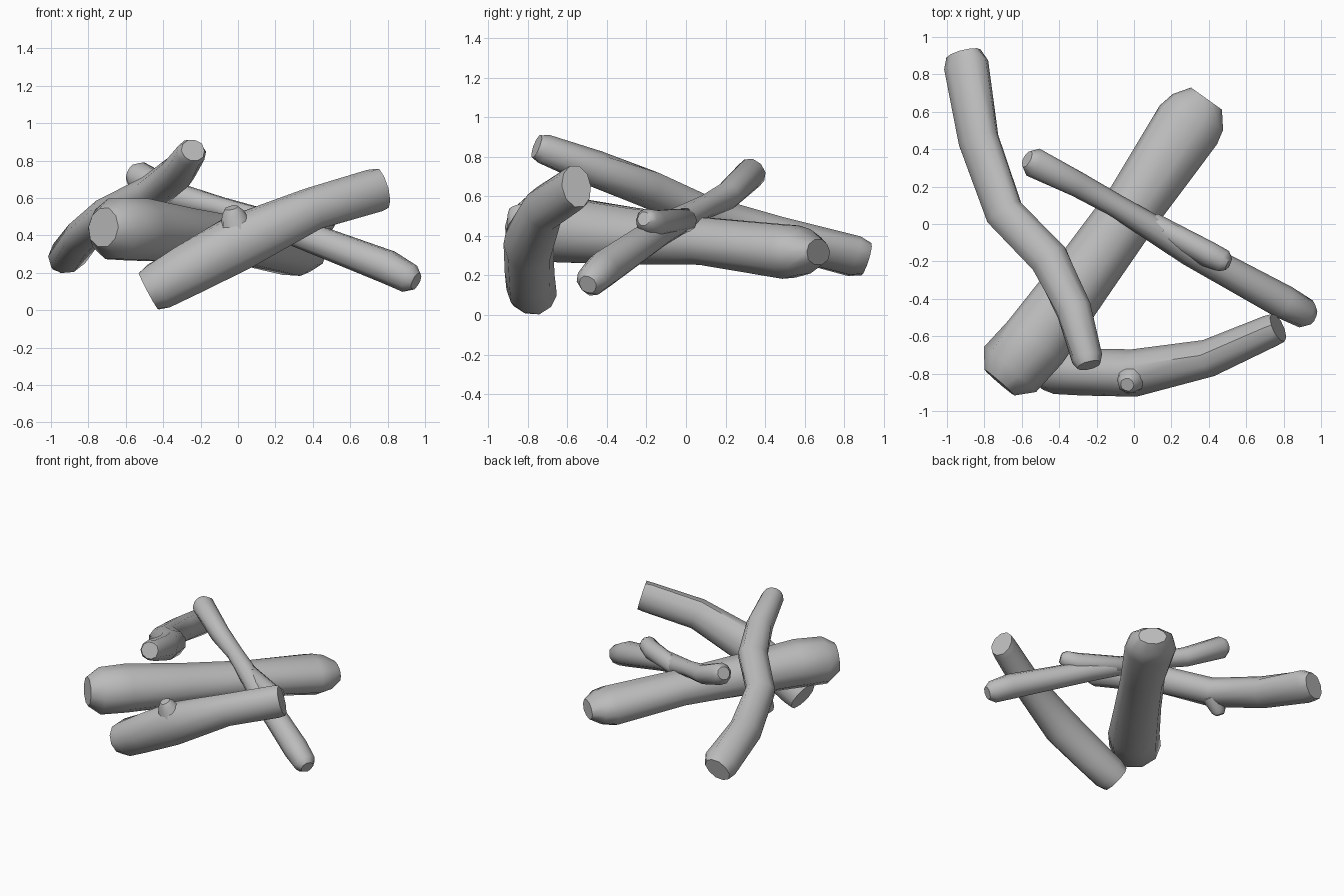
import bpy
import bmesh
import math
import random
from mathutils import Vector

random.seed(4)
SIDES = 10
WOBBLE = 0.05

cube = bpy.data.objects.get("Cube")
if cube:
    bpy.data.objects.remove(cube, do_unlink=True)

# Single plain wood colour
grey = bpy.data.materials.new("plain_grey")
grey.use_nodes = True
grey.diffuse_color = (0.5, 0.5, 0.5, 1)
grey.node_tree.nodes["Principled BSDF"].inputs["Base Color"].default_value = grey.diffuse_color


def end_tip(end, inner, tip):
    """Return a narrower station just beyond the end of a limb."""
    position, radius = end
    outward = (position - inner[0]).normalized()
    return position + outward * radius / 2, radius * tip


def add_limb(bm, path, tip, flat, roll):
    """Sweep a closed oval ring along a path of (x, y, z, radius) with worn ends."""
    stations = [(Vector((x, y, z)), radius) for x, y, z, radius in path]
    first_tip = end_tip(stations[0], stations[1], tip)
    last_tip = end_tip(stations[-1], stations[-2], tip)
    stations = [first_tip] + stations + [last_tip]
    last = len(stations) - 1
    rings = []
    for i, (center, radius) in enumerate(stations):
        ahead = stations[min(i + 1, last)][0]
        behind = stations[max(i - 1, 0)][0]
        tangent = (ahead - behind).normalized()
        level = tangent.cross(Vector((0, 0, 1))).normalized()
        # Flatness blends from end to end, and the roll fades out
        along = i / last
        height = flat[0] + (flat[1] - flat[0]) * along
        turn = roll * (1 - along)
        side = level * math.cos(turn) - level.cross(tangent) * math.sin(turn)
        up = side.cross(tangent)
        ring = []
        for k in range(SIDES):
            angle = math.tau * k / SIDES
            reach = radius * (1 + random.uniform(-WOBBLE, WOBBLE))
            offset = side * math.cos(angle) + up * math.sin(angle) * height
            ring.append(bm.verts.new(center + offset * reach))
        rings.append(ring)
    for near, far in zip(rings, rings[1:]):
        for k in range(SIDES):
            n = (k + 1) % SIDES
            bm.faces.new((near[k], near[n], far[n], far[k]))
    bm.faces.new(rings[0][::-1])
    bm.faces.new(rings[-1])


def make_log(name, trunk, knots=(), tip=0.6, flat=(1, 1), roll=0):
    """Join a trunk and its knots or stubs into one smooth-shaded log."""
    bm = bmesh.new()
    add_limb(bm, trunk, tip, flat, roll)
    for knot in knots:
        add_limb(bm, knot, tip=0.6, flat=(1, 1), roll=0)
    bmesh.ops.recalc_face_normals(bm, faces=bm.faces)
    mesh = bpy.data.meshes.new(name)
    bm.to_mesh(mesh)
    bm.free()
    mesh.materials.append(grey)
    log = bpy.data.objects.new(name, mesh)
    bpy.context.collection.objects.link(log)
    bpy.ops.object.select_all(action="DESELECT")
    log.select_set(True)
    bpy.context.view_layer.objects.active = log
    bpy.ops.object.shade_smooth_by_angle(angle=math.radians(50))


# Thick log running diagonally under the pile, flatter towards the back
thick_trunk = [
    (-0.66, -0.78, 0.44, 0.18),
    (-0.53, -0.63, 0.43, 0.19),
    (-0.28, -0.29, 0.4, 0.17),
    (0, 0.1, 0.37, 0.16),
    (0.29, 0.53, 0.32, 0.19),
    (0.34, 0.6, 0.32, 0.17),
]
make_log("thick_log", thick_trunk, flat=(1, 0.65))

# Front log rising to the left side, with a knot on top
front_trunk = [
    (-0.42, -0.78, 0.13, 0.13),
    (-0.27, -0.79, 0.21, 0.13),
    (0, -0.8, 0.36, 0.13),
    (0.4, -0.72, 0.54, 0.1),
    (0.73, -0.57, 0.64, 0.09),
]
front_knot = [(0, -0.81, 0.4, 0.1), (-0.03, -0.85, 0.52, 0.06)]
make_log("front_log", front_trunk, [front_knot], tip=0.9, flat=(0.95, 1.35))

# Bent log leaning over the thick one, with a knot under the bend
bent_trunk = [
    (-0.9, 0.85, 0.3, 0.13),
    (-0.83, 0.45, 0.4, 0.12),
    (-0.69, 0.06, 0.52, 0.11),
    (-0.45, -0.19, 0.64, 0.11),
    (-0.32, -0.46, 0.74, 0.1),
    (-0.25, -0.72, 0.84, 0.08),
]
bent_knot = [(-0.7, 0.06, 0.48, 0.08), (-0.75, 0.05, 0.39, 0.05)]
make_log("bent_log", bent_trunk, [bent_knot], tip=0.8, flat=(0.7, 1), roll=math.radians(40))

# Thin branch crossing the pile, with a stub where it forks
thin_trunk = [
    (-0.54, 0.33, 0.72, 0.08),
    (-0.3, 0.21, 0.6, 0.07),
    (-0.1, 0.1, 0.55, 0.06),
    (0.3, -0.14, 0.42, 0.08),
    (0.8, -0.42, 0.23, 0.09),
    (0.92, -0.48, 0.17, 0.08),
]
branch_stub = [(0.1, 0, 0.48, 0.06), (0.4, -0.16, 0.46, 0.07), (0.48, -0.2, 0.48, 0.06)]
make_log("thin_branch", thin_trunk, [branch_stub])
